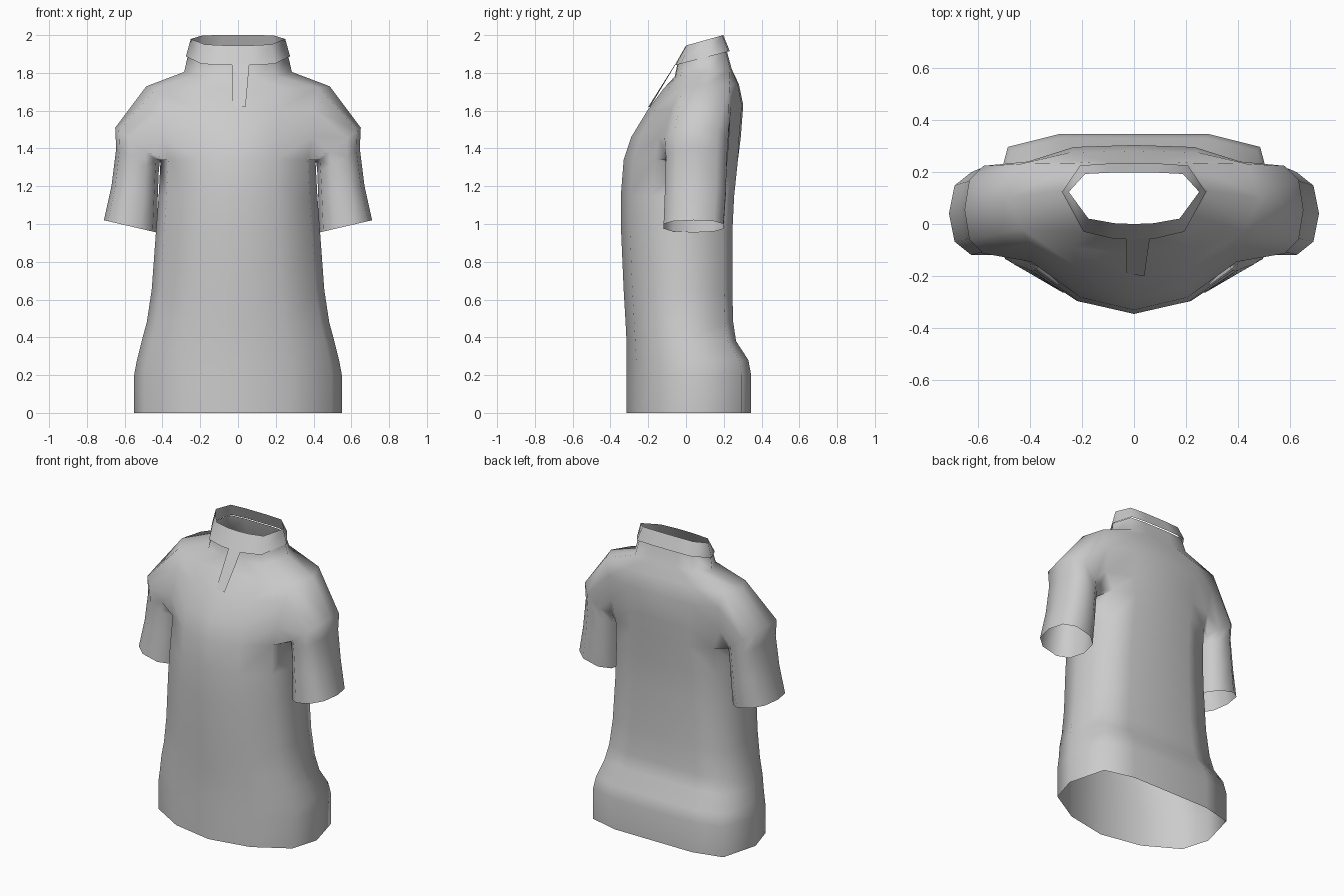
import bpy, bmesh, math

default = bpy.data.objects.get("Cube")
if default:
    bpy.data.objects.remove(default)

fabric = bpy.data.materials.new("light_grey_fabric")
fabric.use_nodes = True
grey = (0.6, 0.6, 0.6, 1.0)
fabric.diffuse_color = grey
fabric.node_tree.nodes["Principled BSDF"].inputs["Base Color"].default_value = grey

# Half cross-sections from front centre to back centre
TORSO = [(0, -1), (.5, -.84), (.9, -.45), (1, .1), (.88, .85), (.52, 1), (0, 1)]
CHEST = [(0, -1), (.52, -.85), (.95, -.5), (1.08, .1), (.97, .75), (.55, .97), (0, 1)]
NECK = [(0, -1), (.3, -.97), (.7, -.79), (1, .25), (.75, .95), (.35, 1), (0, 1)]
FRONT, SIDE, BACK = 2, 3, 4


def half_ring(bm, section, width, y_front, y_back, z_front, z_back=None):
    """Add one half ring, sloping evenly from front to back."""
    z_back = z_front if z_back is None else z_back
    verts = []
    for u, v in section:
        t = (v + 1) / 2
        verts.append(bm.verts.new((u * width, y_front + (y_back - y_front) * t,
                                   z_front + (z_back - z_front) * t)))
    return verts


def bridge(bm, lower, upper, closed=False, skip=()):
    count = len(lower)
    for i in range(count if closed else count - 1):
        j = (i + 1) % count
        if i not in skip:
            bm.faces.new((lower[i], lower[j], upper[j], upper[i]))


def sleeve_ring(bm, inner, outer, y_mid, depth):
    """Rounded ring running from the inner side through the front."""
    def soft(value):
        return math.copysign(abs(value) ** .8, value)
    verts = []
    for i in range(10):
        angle = math.tau * i / 10
        t = (1 - soft(math.cos(angle))) / 2
        verts.append(bm.verts.new((inner[0] + (outer[0] - inner[0]) * t,
                                   y_mid - depth * soft(math.sin(angle)),
                                   inner[1] + (outer[1] - inner[1]) * t)))
    return verts


def finish(bm, name, mirrored=True):
    loose = [v for v in bm.verts if not v.link_faces]
    bmesh.ops.delete(bm, geom=loose, context="VERTS")
    bmesh.ops.recalc_face_normals(bm, faces=bm.faces)
    mesh = bpy.data.meshes.new(name)
    bm.to_mesh(mesh)
    bm.free()
    mesh.materials.append(fabric)
    mesh.shade_smooth()
    obj = bpy.data.objects.new(name, mesh)
    bpy.context.collection.objects.link(obj)
    if mirrored:
        obj.modifiers.new("Mirror", "MIRROR").use_clip = True
    return obj


# Torso from hem to armpit: width, front, back, height
bm = bmesh.new()
torso_profile = [
    (.55, -.315, .345, 0), (.55, -.315, .345, .2), (.535, -.315, .33, .28),
    (.51, -.315, .265, .38), (.483, -.32, .25, .48), (.457, -.33, .245, .65),
    (.435, -.343, .245, .95), (.42, -.345, .255, 1.15), (.41, -.33, .275, 1.34),
]
rings = [half_ring(bm, TORSO, *row) for row in torso_profile]
armpit = len(rings) - 1

# Chest, shoulders and neck
rings.append(half_ring(bm, CHEST, .415, -.29, .29, 1.46))
rings.append(half_ring(bm, CHEST, .42, -.205, .303, 1.6, 1.63))
rings.append(half_ring(bm, CHEST, .45, -.12, .28, 1.715, 1.74))
shoulder = len(rings) - 1
rings.append(half_ring(bm, NECK, .285, -.06, .242, 1.78, 1.82))
rings.append(half_ring(bm, NECK, .265, -.045, .215, 1.85, 1.92))
for i in range(len(rings) - 1):
    armhole = (FRONT, SIDE) if armpit <= i < shoulder else ()
    bridge(bm, rings[i], rings[i + 1], skip=armhole)

# Sleeve continues from the armhole edge
edge = [rings[armpit][SIDE]]
edge += [rings[i][FRONT] for i in range(armpit, shoulder + 1)]
edge.append(rings[shoulder][SIDE])
edge += [rings[i][BACK] for i in range(shoulder, armpit - 1, -1)]
for row in [((.415, 1.325), (.65, 1.51), .055, .175),
            ((.42, 1.27), (.645, 1.4), .055, .168),
            ((.425, 1.14), (.67, 1.2), .05, .168),
            ((.43, .955), (.71, 1.02), .04, .165)]:
    ring = sleeve_ring(bm, *row)
    bridge(bm, edge, ring, closed=True)
    edge = ring
finish(bm, "shirt_body")

# Standing collar, open at the top
bm = bmesh.new()
bottom = half_ring(bm, NECK, .276, -.06, .232, 1.84, 1.915)
top = half_ring(bm, NECK, .25, 0, .197, 1.945, 2)
bridge(bm, bottom, top)
finish(bm, "collar")

# Overlapping placket flap below the collar
bm = bmesh.new()
corners = [(-.03, -.19, 1.62), (.04, -.2, 1.62), (.06, -.058, 1.845), (-.03, -.055, 1.845)]
bm.faces.new([bm.verts.new(c) for c in corners])
finish(bm, "placket", mirrored=False)
